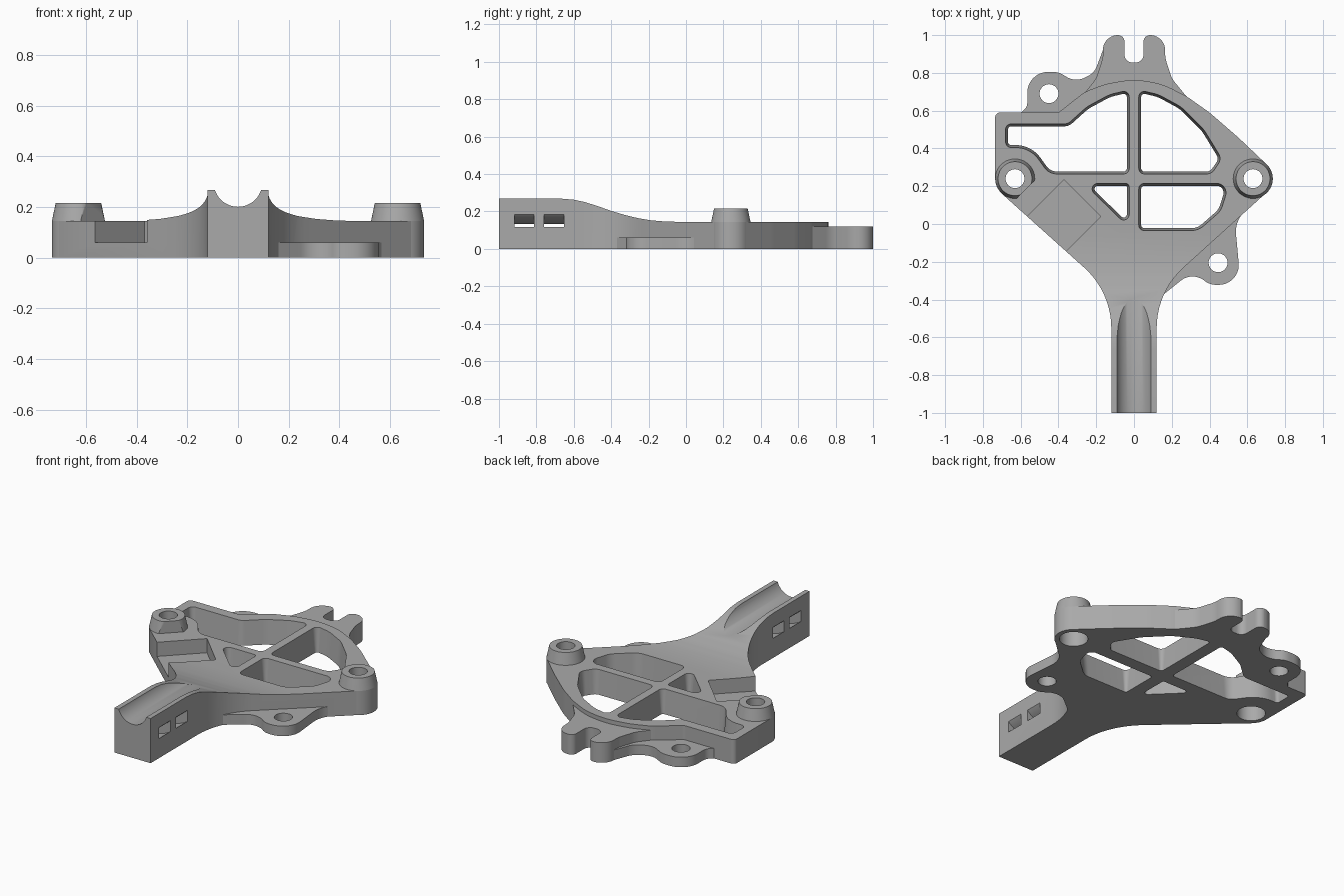
import bpy, bmesh, math
from mathutils import Vector

cube = bpy.data.objects.get("Cube")
if cube:
    bpy.data.objects.remove(cube)

grey = bpy.data.materials.new("plain grey")
grey.use_nodes = True
GREY = (0.40, 0.40, 0.40, 1)
grey.diffuse_color = GREY
grey.node_tree.nodes["Principled BSDF"].inputs["Base Color"].default_value = GREY


def rounded(corners, steps=10):
    """Outline from (x, y[, radius]) corners, each filleted by its radius."""
    out = []
    for i, c in enumerate(corners):
        p = Vector(c[:2])
        r = c[2] if len(c) > 2 else 0
        if not r:
            out.append(p)
            continue
        a = Vector(corners[i - 1][:2]) - p
        b = Vector(corners[(i + 1) % len(corners)][:2]) - p
        half = a.angle(b) / 2
        d = min(r / math.tan(half), 0.7 * a.length, 0.7 * b.length)
        r = d * math.tan(half)
        a.normalize()
        b.normalize()
        centre = p + (a + b).normalized() * (r / math.sin(half))
        start, end = p + a * d - centre, p + b * d - centre
        sweep = start.angle_signed(end)
        for k in range(steps + 1):
            t = -sweep * k / steps
            out.append(centre + Vector((start.x * math.cos(t) - start.y * math.sin(t),
                                        start.x * math.sin(t) + start.y * math.cos(t))))
    return out


def circle(x, y, r, n=48):
    return [Vector((x + r * math.cos(math.tau * k / n), y + r * math.sin(math.tau * k / n)))
            for k in range(n)]


def inset(pts, amount):
    area = sum(p.cross(pts[(i + 1) % len(pts)]) for i, p in enumerate(pts))
    sign = 1 if area > 0 else -1
    out = []
    for i, p in enumerate(pts):
        t = (pts[(i + 1) % len(pts)] - pts[i - 1]).normalized()
        out.append(p + Vector((-t.y, t.x)) * amount * sign)
    return out


AXES = {"z": lambda u, v, w: (u, v, w), "y": lambda u, v, w: (u, w, v),
        "x": lambda u, v, w: (w, u, v)}


def prism(name, low, z0, z1, high=None, axis="z"):
    """Solid between two matching outlines along an axis."""
    bm = bmesh.new()
    place = AXES[axis]
    a = [bm.verts.new(place(p[0], p[1], z0)) for p in low]
    b = [bm.verts.new(place(p[0], p[1], z1)) for p in (high or low)]
    bm.faces.new(a)
    bm.faces.new(b)
    n = len(a)
    for i in range(n):
        bm.faces.new((a[i], a[(i + 1) % n], b[(i + 1) % n], b[i]))
    bmesh.ops.recalc_face_normals(bm, faces=bm.faces)
    me = bpy.data.meshes.new(name)
    bm.to_mesh(me)
    bm.free()
    me.materials.append(grey)
    ob = bpy.data.objects.new(name, me)
    bpy.context.collection.objects.link(ob)
    return ob


def activate(ob):
    bpy.ops.object.select_all(action="DESELECT")
    ob.select_set(True)
    bpy.context.view_layer.objects.active = ob


def cut(ob, cutters):
    activate(ob)
    for c in cutters:
        m = ob.modifiers.new("cut", "BOOLEAN")
        m.operation, m.solver, m.object = "DIFFERENCE", "EXACT", c
        bpy.ops.object.modifier_apply(modifier=m.name)


TOP, BOSS_TOP, LUG_TOP, FORK_TOP = 0.145, 0.215, 0.06, 0.12
BOSS_X, BOSS_Y = 0.63, 0.24

# Main plate and stem
body = prism("body_and_stem", rounded([
    (-.12, -1), (.12, -1), (.12, -.36, .43), (.70, .165), (.704, .314),
    (.55, .46, .5), (.4, .59, .5), (.28, .675, .4), (.15, .742, .4), (0, .767, .4),
    (-.15, .742, .4), (-.26, .70, .2), (-.4, .59, .03), (-.735, .59, .025),
    (-.735, .24), (-.705, .165), (-.12, -.36, .43)]), 0, 0.268)

# Lug plates and the forked rear tab
right_lug = prism("left_mounting_lug", rounded([
    (.62, .12), (.535, 0, .15), (.565, -.322, .11), (.40, -.322, .1),
    (.31, -.25, .1), (.16, -.37), (.15, -.2), (.35, -.05)]), 0, LUG_TOP)
left_lug = prism("right_mounting_lug", rounded([
    (-.62, .57), (-.565, .62, .05), (-.565, .805, .11), (-.40, .805, .1),
    (-.31, .75, .1), (-.21, .80, .1), (-.165, .92), (-.1, .9), (-.15, .72),
    (-.25, .66), (-.36, .57)]), 0, LUG_TOP)
fork = prism("forked_tab", rounded([
    (-.28, .67), (-.2, .77, .15), (-.165, .88, .1), (-.165, 1, .08), (-.05, 1, .035),
    (-.05, .855, .04), (.05, .855, .04), (.05, 1, .035), (.165, 1, .08),
    (.165, .88, .15), (.2, .77, .15), (.29, .66), (.15, .71), (-.15, .71)]), 0, FORK_TOP)

# Bosses with tapered tops
bosses, boss_bases = [], []
for side, name in ((-1, "right"), (1, "left")):
    x = side * BOSS_X
    boss_bases.append(prism(name + "_boss_base", circle(x, BOSS_Y, .105), 0, TOP))
    bosses.append(prism(name + "_boss", circle(x, BOSS_Y, .105), TOP - .001, BOSS_TOP,
                        circle(x, BOSS_Y, .09)))

# Stem top falls away in a soft curve to the plate
slope = [(-.66, .268), (-.6, .263), (-.54, .25), (-.47, .228), (-.4, .203), (-.33, .182),
         (-.26, .165), (-.19, .153), (-.12, .147), (-.06, TOP), (1.2, TOP), (1.2, .4), (-.66, .4)]
cutters = [prism("slope_cutter", slope, -1, 1, axis="x")]

# Cable channel and curved tie slots in the stem
AXIS_Z = .297
cutters.append(prism("channel_cutter", circle(0, AXIS_Z, .096), -1.1, -.2, axis="y"))


def arc(r):
    return [(r * math.sin(t), AXIS_Z - r * math.cos(t))
            for t in (math.radians(60 * k / 12) for k in range(-12, 13))]


for y in (-.865, -.705):
    cutters.append(prism("slot_cutter", arc(.165) + arc(.216)[::-1], y - .053, y + .053, axis="y"))

# Angled pocket open to the outer edge
cutters.append(prism("pocket_cutter", [(-.37, .235), (-.175, .04), (-.53, -.315), (-.725, -.12)],
                     LUG_TOP, .4))

# Drafted windows between the ribs
windows = [
    [(.025, .265, .03), (.41, .265, .05), (.465, .345, .05), (.37, .5, .2), (.25, .62, .2),
     (.13, .685, .2), (.025, .71, .03)],
    [(-.025, .265, .03), (-.025, .71, .03), (-.13, .685, .2), (-.25, .62, .2), (-.35, .53, .05),
     (-.68, .53, .03), (-.68, .405, .03), (-.55, .405, .15), (-.45, .265, .08)],
    [(.025, .215, .03), (.025, -.035, .03), (.34, -.035, .1), (.46, .07, .1), (.505, .215, .05)],
    [(-.025, .215, .02), (-.265, .215, .03), (-.025, -.02, .03)],
]
for corners in windows:
    pts = rounded(corners)
    cutters.append(prism("window_cutter", inset(pts, .013), -.001, TOP + .001, pts))

# Bolt holes, counterbored from below under the bosses
bolts = []
for x in (-BOSS_X, BOSS_X):
    bolts.append(prism("bolt_cutter", circle(x, BOSS_Y, .05), -.1, .4))
    bolts.append(prism("counterbore_cutter", circle(x, BOSS_Y, .078), -.1, .1))
lug_holes = [prism("lug_hole_cutter", circle(x, y, .05), -.1, .2)
             for x, y in ((.445, -.205), (-.45, .69))]

# Flat facet on the right boss, facing the pocket
s = math.sqrt(.5)
centre, out, along = Vector((-BOSS_X, BOSS_Y)), Vector((s, -s)), Vector((s, s))
facet = prism("facet_cutter", [centre + out * o + along * a for o, a in
                               ((.08, -.2), (.08, .2), (.3, .2), (.3, -.2))], TOP, .4)

cut(body, cutters + bolts)
for ob in bosses + boss_bases:
    cut(ob, bolts)
cut(bosses[0], [facet])
for ob in (right_lug, left_lug):
    cut(ob, lug_holes)

for c in cutters + bolts + lug_holes + [facet]:
    bpy.data.objects.remove(c)

for ob in [body, right_lug, left_lug, fork] + bosses + boss_bases:
    activate(ob)
    bpy.ops.object.shade_smooth_by_angle(angle=math.radians(30))
